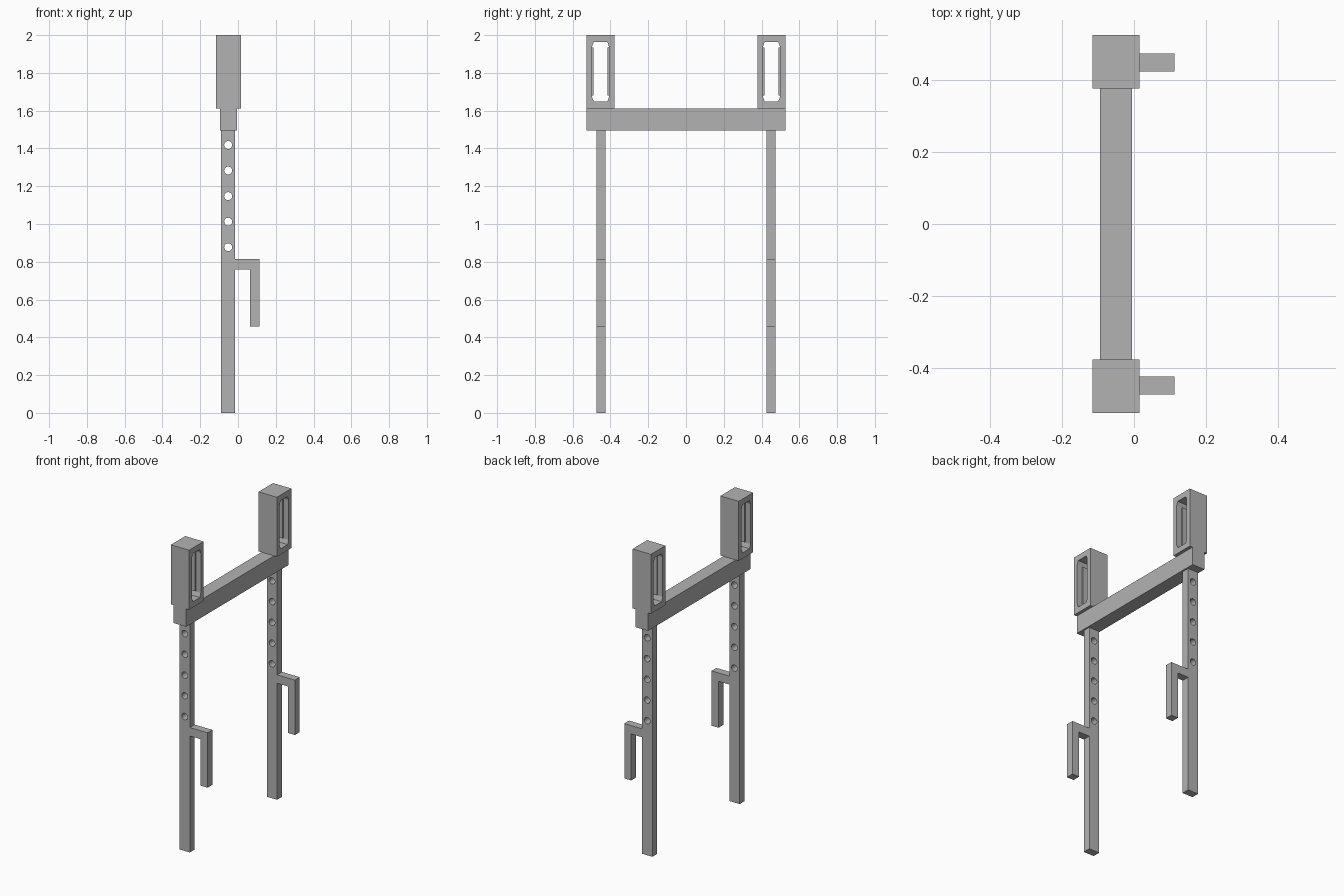
import bpy, bmesh, math
from mathutils import Matrix, Vector

cube = bpy.data.objects.get("Cube")
if cube:
    bpy.data.objects.remove(cube, do_unlink=True)

GREY = (0.45, 0.45, 0.45, 1)
metal = bpy.data.materials.new("grey metal")
metal.diffuse_color = GREY
metal.use_nodes = True
metal.node_tree.nodes["Principled BSDF"].inputs["Base Color"].default_value = GREY

# Local profile axes (u, v, depth) mapped to the model's axes
IN_XZ = Matrix(((1, 0, 0), (0, 0, -1), (0, 1, 0)))
IN_YZ = Matrix(((0, 0, 1), (1, 0, 0), (0, 1, 0)))


def add_object(name, mesh):
    mesh.materials.clear()
    mesh.materials.append(metal)
    obj = bpy.data.objects.new(name, mesh)
    bpy.context.collection.objects.link(obj)
    return obj


def box(name, lo, hi):
    lo, hi = Vector(lo), Vector(hi)
    bm = bmesh.new()
    bmesh.ops.create_cube(bm, size=1)
    for v in bm.verts:
        v.co = (lo + hi) / 2 + v.co * (hi - lo)
    mesh = bpy.data.meshes.new(name)
    bm.to_mesh(mesh)
    bm.free()
    return add_object(name, mesh)


def plate(name, loops, thickness, axes, location):
    """Extrude an outline, with the later loops as through holes."""
    curve = bpy.data.curves.new(name + " profile", 'CURVE')
    curve.dimensions = '2D'
    curve.fill_mode = 'BOTH'
    curve.extrude = thickness / 2
    for points in loops:
        spline = curve.splines.new('POLY')
        spline.points.add(len(points) - 1)
        for p, (u, v) in zip(spline.points, points):
            p.co = (u, v, 0, 1)
        spline.use_cyclic_u = True
    temp = bpy.data.objects.new(name + " profile", curve)
    bpy.context.collection.objects.link(temp)
    deps = bpy.context.evaluated_depsgraph_get()
    mesh = bpy.data.meshes.new_from_object(temp.evaluated_get(deps))
    bpy.data.objects.remove(temp, do_unlink=True)
    bpy.data.curves.remove(curve)
    # Weld the caps to the walls and place the part
    bm = bmesh.new()
    bm.from_mesh(mesh)
    bmesh.ops.remove_doubles(bm, verts=bm.verts, dist=1e-5)
    bm.transform(Matrix.Translation(location) @ axes.to_4x4())
    bmesh.ops.recalc_face_normals(bm, faces=bm.faces)
    for f in bm.faces:
        f.smooth = False
    bm.to_mesh(mesh)
    bm.free()
    return add_object(name, mesh)


def circle(u, v, r, sides=24):
    return [(u + r * math.cos(math.tau * i / sides),
             v + r * math.sin(math.tau * i / sides)) for i in range(sides)]


def rect(w, h):
    return [(-w, -h), (w, -h), (w, h), (-w, h)]


# Crossbeam
box("crossbeam", (-0.095, -0.527, 1.495), (-0.005, 0.527, 1.612))

# Leg outline with its side hook, and the row of adjustment holes
LEG = [(-0.09, 0), (-0.015, 0), (-0.015, 0.76), (0.063, 0.76),
       (0.063, 0.457), (0.113, 0.457), (0.113, 0.815), (-0.015, 0.815),
       (-0.015, 1.495), (-0.09, 1.495)]
holes = [circle(-0.052, 0.877 + 0.1353 * i, 0.021) for i in range(5)]

# Slot with clipped corners in the upright head
SLOT = [(-0.046, -0.13), (-0.036, -0.157), (0.036, -0.157), (0.046, -0.13),
        (0.046, 0.13), (0.036, 0.157), (-0.036, 0.157), (-0.046, 0.13)]

for side, sign in (("right", -1), ("left", 1)):
    y = 0.4525 * sign
    plate("leg_" + side, [LEG] + holes, 0.05, IN_XZ, (0, 0.45 * sign, 0))
    plate("slotted_head_" + side, [rect(0.0745, 0.194), SLOT], 0.132,
          IN_YZ, (-0.05, y, 1.806))
    # Guide strips on the slot walls
    for n, s in (("inner", -sign), ("outer", sign)):
        a, b = sorted((y + 0.037 * s, y + 0.047 * s))
        box(f"slot_guide_{n}_{side}", (-0.08, a, 1.68), (-0.02, b, 1.935))
